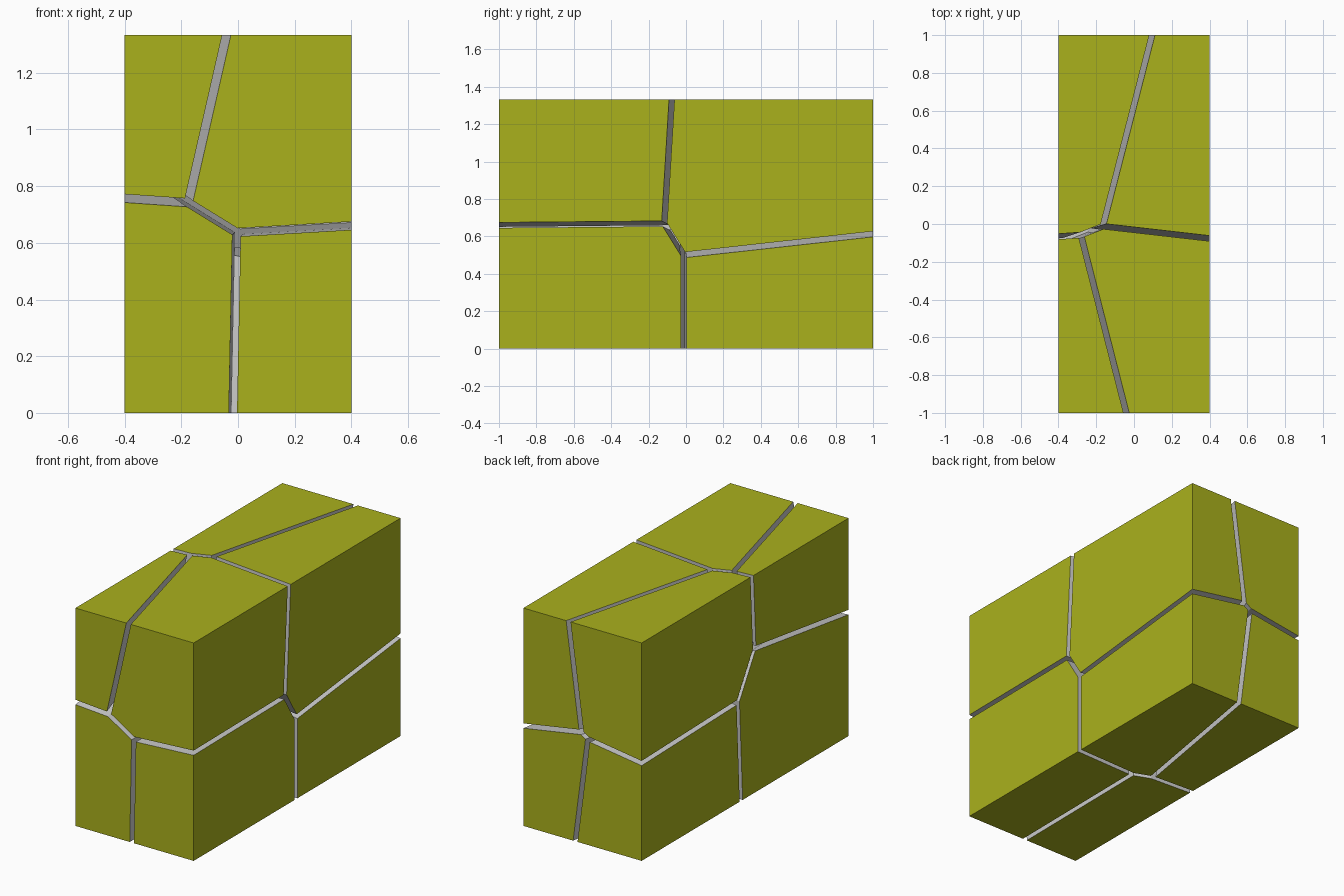
import bpy, bmesh
from mathutils import Vector

if "Cube" in bpy.data.objects:
    bpy.data.objects.remove(bpy.data.objects["Cube"])

WIDTH, DEPTH, HEIGHT = 0.8, 2.0, 1.333
GAP = 0.029  # width of the cracks between chunks

# Each chunk owns the region where its linear function g.p + c is largest
CELLS = {
    "front_left_lower_chunk":  (0.0, 0.0, 0.0, 0.0),
    "front_right_lower_chunk": (0.400, -0.004, -0.008, 0.0032),
    "front_left_upper_chunk":  (0.046, -0.0907, 0.6647, -0.5755),
    "front_right_upper_chunk": (0.365, -0.0094, 0.592, -0.3844),
    "back_left_lower_chunk":   (0.060, 0.990, -0.049, -0.014),
    "back_right_lower_chunk":  (0.3746, 0.936, -0.008, 0.0246),
    "back_left_upper_chunk":   (-0.034, 1.0041, 0.6064, -0.457),
    "back_right_upper_chunk":  (0.4659, 0.8756, 0.5389, -0.2865),
}


def material(name, color):
    mat = bpy.data.materials.new(name)
    mat.diffuse_color = color
    mat.use_nodes = True
    mat.node_tree.nodes["Principled BSDF"].inputs["Base Color"].default_value = mat.diffuse_color
    return mat


outer = material("olive_outside", (0.40, 0.44, 0.012, 1))
inner = material("grey_crack", (0.6, 0.6, 0.6, 1))


def make_chunk(name, cell):
    # Whole block
    bm = bmesh.new()
    bmesh.ops.create_cube(bm, size=1)
    bmesh.ops.scale(bm, vec=(WIDTH, DEPTH, HEIGHT), verts=bm.verts)
    bmesh.ops.translate(bm, vec=(0, 0, HEIGHT / 2), verts=bm.verts)

    # Slice away the territory of every other chunk, capping in grey
    for other in CELLS.values():
        if other == cell:
            continue
        n = Vector(other[:3]) - Vector(cell[:3])
        dc = other[3] - cell[3]
        unit = n.normalized()
        point = unit * (-dc / n.length - GAP / 2)
        cut = bmesh.ops.bisect_plane(
            bm, geom=bm.verts[:] + bm.edges[:] + bm.faces[:], dist=1e-6,
            plane_co=point, plane_no=unit, clear_outer=True)
        edges = [e for e in cut["geom_cut"] if isinstance(e, bmesh.types.BMEdge)]
        if len(edges) > 2:
            bmesh.ops.edgeloop_fill(bm, edges=edges, mat_nr=1)

    bmesh.ops.recalc_face_normals(bm, faces=bm.faces)
    mesh = bpy.data.meshes.new(name)
    bm.to_mesh(mesh)
    bm.free()
    mesh.materials.append(outer)
    mesh.materials.append(inner)
    bpy.context.collection.objects.link(bpy.data.objects.new(name, mesh))


for chunk_name, cell_values in CELLS.items():
    make_chunk(chunk_name, cell_values)
